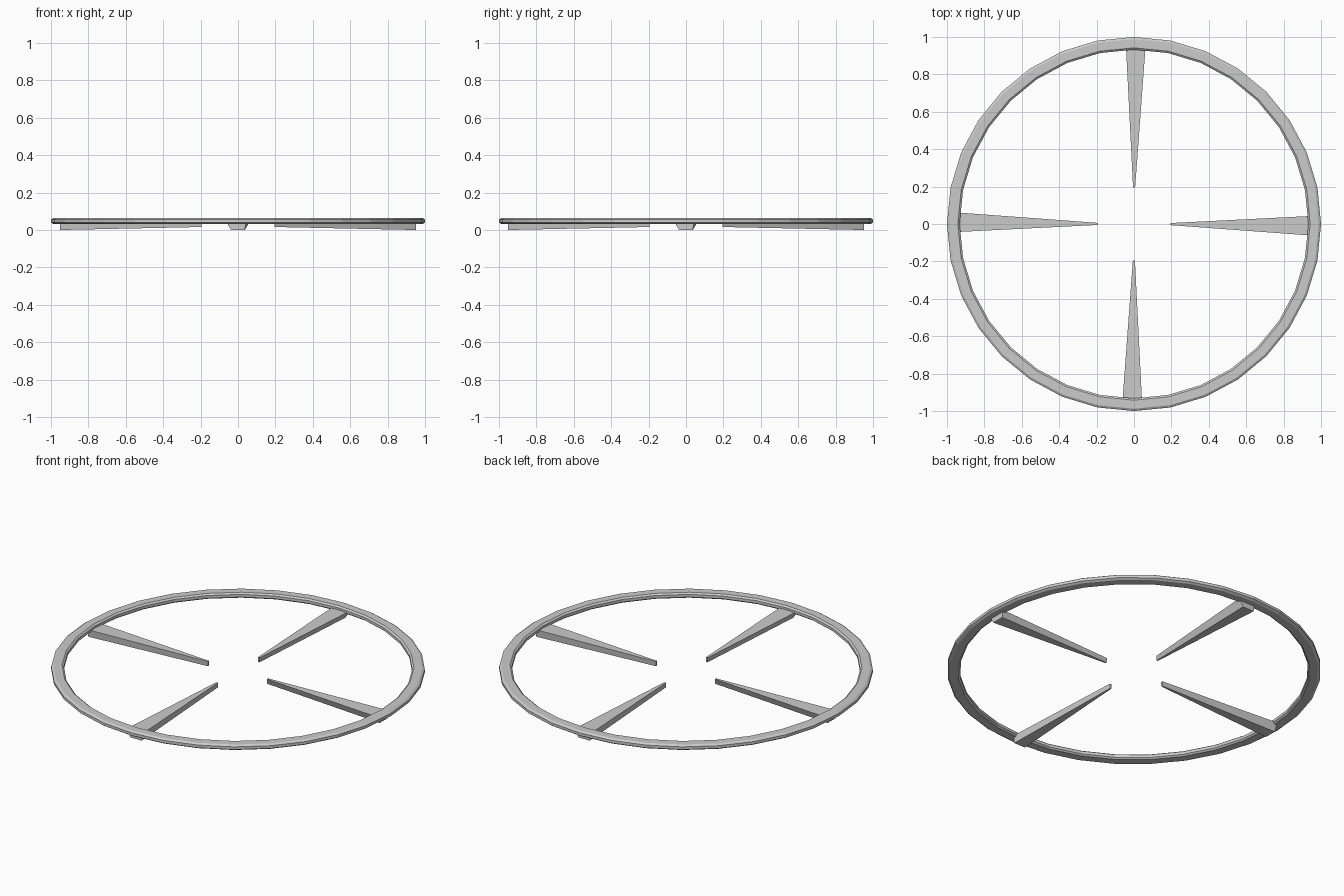
import bpy
from math import cos, sin, pi
from mathutils import Matrix

if "Cube" in bpy.data.objects:
    bpy.data.objects.remove(bpy.data.objects["Cube"])


def add_mesh(name, verts, faces):
    me = bpy.data.meshes.new(name)
    me.from_pydata(verts, [], faces)
    me.update()
    ob = bpy.data.objects.new(name, me)
    bpy.context.collection.objects.link(ob)
    return ob


# Outer ring: chamfered rectangular section swept round 32 sides
SIDES = 32
section = [(0.932, 0.040), (0.942, 0.032), (0.988, 0.032), (1.0, 0.040),
           (1.0, 0.056), (0.988, 0.064), (0.942, 0.064), (0.932, 0.056)]
n = len(section)
verts = [(r * cos(2 * pi * i / SIDES), r * sin(2 * pi * i / SIDES), z)
         for i in range(SIDES) for r, z in section]
faces = []
for i in range(SIDES):
    a, b = i * n, (i + 1) % SIDES * n
    for j in range(n):
        k = (j + 1) % n
        faces.append((a + j, b + j, b + k, a + k))
add_mesh("outer_ring", verts, faces)

# Tapered prongs: lopsided trapezoid at the rim narrowing to a small tip
rim = [(-0.037, 0.0), (0.037, 0.0), (0.043, 0.044), (-0.062, 0.044)]
tip = [(-0.004, 0.016), (0.004, 0.016), (0.005, 0.044), (-0.006, 0.044)]
prong_verts = [(x, -0.952, z) for x, z in rim] + [(x, -0.194, z) for x, z in tip]
prong_faces = [(0, 1, 2, 3), (7, 6, 5, 4)]
prong_faces += [(j, j + 4, (j + 1) % 4 + 4, (j + 1) % 4) for j in range(4)]
for i, side in enumerate(("front", "right", "back", "left")):
    prong = add_mesh(side + "_prong", prong_verts, prong_faces)
    prong.data.transform(Matrix.Rotation(i * pi / 2, 4, 'Z'))
